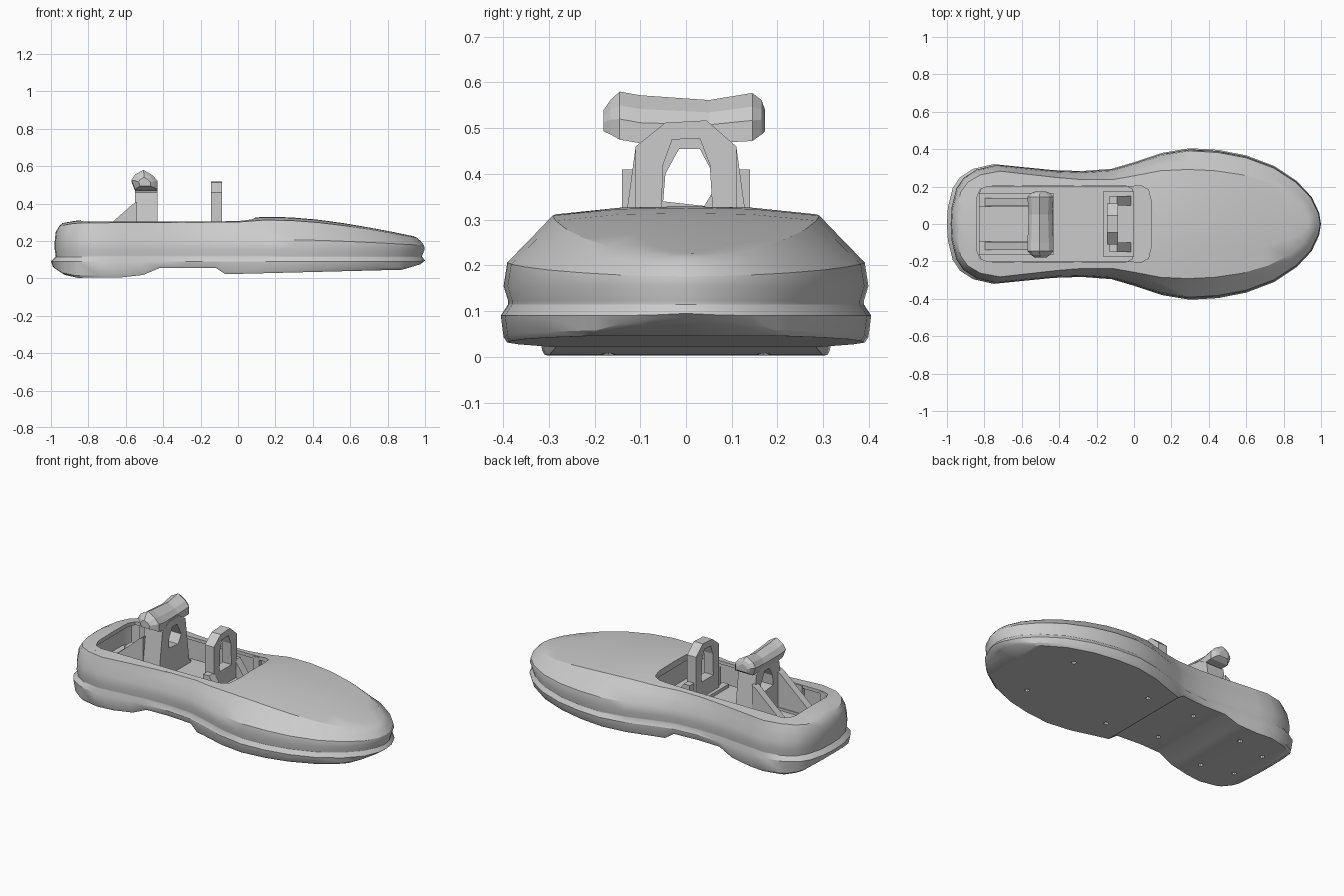
import bpy, bmesh, math
from mathutils import Vector

if "Cube" in bpy.data.objects:
    bpy.data.objects.remove(bpy.data.objects["Cube"])

grey = bpy.data.materials.new("light grey")
grey.use_nodes = True
grey.diffuse_color = (0.6, 0.6, 0.6, 1)
grey.node_tree.nodes["Principled BSDF"].inputs["Base Color"].default_value = (0.6, 0.6, 0.6, 1)


def finish(name, bm):
    bmesh.ops.remove_doubles(bm, verts=bm.verts, dist=0.0005)
    bmesh.ops.recalc_face_normals(bm, faces=bm.faces)
    mesh = bpy.data.meshes.new(name)
    bm.to_mesh(mesh)
    bm.free()
    mesh.materials.append(grey)
    obj = bpy.data.objects.new(name, mesh)
    bpy.context.collection.objects.link(obj)
    return obj


def place(axis, a, b, c):
    # Put a profile point (a, b) at depth c along the given axis
    return {"x": (c, a, b), "y": (a, c, b), "z": (a, b, c)}[axis]


def prism(name, profile, axis, lo, hi):
    bm = bmesh.new()
    ends = [[bm.verts.new(place(axis, a, b, c)) for a, b in profile] for c in (lo, hi)]
    for ring in ends:
        bm.faces.new(ring)
    n = len(profile)
    for i in range(n):
        j = (i + 1) % n
        bm.faces.new((ends[0][i], ends[0][j], ends[1][j], ends[1][i]))
    return finish(name, bm)


def holed_plate(name, outer, inner, lo, hi):
    # Plate across x with a matching window through it
    bm = bmesh.new()
    loops = [[bm.verts.new(place("x", a, b, c)) for a, b in shape]
             for shape, c in ((outer, lo), (outer, hi), (inner, hi), (inner, lo))]
    n = len(outer)
    for k in range(4):
        p, q = loops[k], loops[(k + 1) % 4]
        for i in range(n):
            j = (i + 1) % n
            bm.faces.new((p[i], p[j], q[j], q[i]))
    return finish(name, bm)


def box(name, x0, x1, y0, y1, z0, z1):
    return prism(name, [(x0, y0), (x1, y0), (x1, y1), (x0, y1)], "z", z0, z1)


def chamfered(x0, x1, w, back, front):
    half = [(x0, w - back), (x0 + back * 0.3, w - back * 0.3), (x0 + back, w),
            (x1 - front, w), (x1 - front * 0.25, w - front * 0.4), (x1, w - front * 1.5)]
    return half + [(x, -y) for x, y in reversed(half)]


def cut(target, cutter):
    mod = target.modifiers.new("cut", "BOOLEAN")
    mod.operation = "DIFFERENCE"
    mod.solver = "EXACT"
    mod.object = cutter
    bpy.context.view_layer.objects.active = target
    bpy.ops.object.modifier_apply(modifier=mod.name)
    bpy.data.objects.remove(cutter)


def curve(points, x):
    for (a, u), (b, v) in zip(points, points[1:]):
        if x <= b:
            return u + (v - u) * max(0, x - a) / (b - a)
    return points[-1][1]


# Foot body: half width, underside and top line along its length
WIDTH = [(-1, 0), (-.995, .09), (-.97, .19), (-.93, .25), (-.86, .295), (-.75, .32),
         (-.6, .305), (-.43, .288), (-.28, .283), (-.12, .295), (0, .33), (.15, .38),
         (.3, .405), (.45, .396), (.6, .367), (.75, .31), (.87, .23), (.95, .145), (.99, .06), (1, 0)]
UNDER = [(-1, .05), (-.95, .018), (-.88, .003), (-.65, .004), (-.52, .018), (-.43, .055),
         (-.12, .055), (-.07, .022), (.9, .046), (1, .075)]
TOP = [(-1, .295), (-.9, .312), (0, .317), (.1, .33), (.3, .326), (.5, .31), (.7, .28),
       (.87, .25), (1, .225)]
CREASE = [(-1, .9), (-.4, .86), (0, .78), (.3, .72), (1, .72)]


def half_section(x):
    w, low, top, f = (curve(c, x) for c in (WIDTH, UNDER, TOP, CREASE))
    rise = top - .155
    mid = max(.09, low + .02)
    heel = x < 0
    # (length scale, half width, height) from the underside up to the ridge
    return [(.975, 0, low), (.975, w * .965, low), (.99, w * .985, low + .012),
            (1, w, mid), (.975 if heel else .985, w * .96, .115),
            (.975 if heel else .985, w * .96, .122), (.98 if heel else .998, w * .985, .155),
            (.98 if heel else .995, w * .965, .155 + rise * .3),
            (.975, w * (f * .6 + .385), .155 + rise * .66),
            (.955, w * f, .155 + rise * .9), (.94, w * f * .5, .155 + rise * .985),
            (.94, 0, top)]


stations = sorted({x for x, _ in WIDTH + UNDER})
bm = bmesh.new()
rings = []
for x in stations:
    half = half_section(x)
    loop = half + [(s, -y, z) for s, y, z in reversed(half[1:-1])]
    rings.append([bm.verts.new((x * s, y, z)) for s, y, z in loop])
for p, q in zip(rings, rings[1:]):
    for i in range(len(p)):
        j = (i + 1) % len(p)
        bm.faces.new((p[i], p[j], q[j], q[i]))
body = finish("foot_shell", bm)
# Clean the collapsed tips
bm = bmesh.new()
bm.from_mesh(body.data)
bmesh.ops.dissolve_degenerate(bm, dist=0.0005, edges=bm.edges)
bm.to_mesh(body.data)
bm.free()

# Opening in the top and the wider hollow under its rim
cut(body, prism("opening_cutter", chamfered(-.84, .09, .203, .06, .05), "z", .16, .6))
cut(body, prism("hollow_cutter", chamfered(-.88, .11, .225, .08, .05), "z", .16, .285))

# Screw holes in the sole
for x, y in ((-.82, .12), (-.62, .17), (-.3, .15), (.05, .18), (.6, .2)):
    for side in (-1, 1):
        ring = [(x + .014 * math.cos(a * math.pi / 4), side * y + .014 * math.sin(a * math.pi / 4))
                for a in range(8)]
        cut(body, prism("screw_cutter", ring, "z", -.05, .08))

# Floor plate and wall posts inside the hollow
prism("floor_plate", chamfered(-.83, 0, .2, .04, .03), "z", .155, .175)
for side, label in ((1, "left"), (-1, "right")):
    for n, x in enumerate((-.78, -.62, -.3, -.02)):
        box(f"{label}_wall_post_{n + 1}", x - .02, x + .02, side * .2, side * .235, .16, .3)

# Front bracket: arched plate with a window, on a low foot
arch = [(-.11, .17), (-.11, .46), (-.045, .512), (.045, .517), (.11, .46), (.11, .17)]
window = [(-.055, .29), (-.05, .42), (-.03, .475), (.03, .478), (.052, .42), (.06, .29)]
holed_plate("front_bracket", arch, window, -.145, -.085)
for side, label in ((1, "left"), (-1, "right")):
    prism(f"{label}_front_gusset", [(-.13, .17), (0, .17), (-.09, .3), (-.13, .3)],
          "y", side * .1, side * .15)
box("front_bracket_foot", -.165, 0, -.175, .175, .165, .195)

# Rear bracket: thick plate with a window, sloping gussets behind
legs = [(-.15, .17), (-.11, .46), (-.05, .5), (.05, .5), (.11, .46), (.15, .17)]
hole = [(-.05, .34), (-.045, .4), (-.015, .455), (.03, .455), (.07, .38), (.04, .33)]
holed_plate("rear_bracket", legs, hole, -.55, -.43)
for side, label in ((1, "left"), (-1, "right")):
    prism(f"{label}_rear_gusset", [(-.82, .17), (-.54, .17), (-.54, .41), (-.565, .395)],
          "y", side * .095, side * .14)
box("rear_bracket_foot", -.83, -.43, -.165, -.09, .165, .19)
box("rear_bracket_foot_left", -.83, -.43, .09, .165, .165, .19)

# Ankle knuckle: faceted bar across the rear bracket
bm = bmesh.new()
section = [(-.43, .475), (-.43, .52), (-.455, .55), (-.505, .58), (-.55, .555), (-.57, .525), (-.55, .475)]
bar = []
for y, size, lift in ((-.18, .45, -.004), (-.165, .72, .0), (-.145, 1, 0), (-.1, 1, -.008),
                      (.05, .9, -.012), (.145, 1, -.003), (.165, .72, 0), (.173, .45, -.004)):
    centre = Vector((-.5, .515))
    bar.append([bm.verts.new((centre.x + (a - centre.x) * size, y,
                              centre.y + (b - centre.y) * size + lift)) for a, b in section])
for p, q in zip(bar, bar[1:]):
    for i in range(len(p)):
        j = (i + 1) % len(p)
        bm.faces.new((p[i], p[j], q[j], q[i]))
bm.faces.new(bar[0])
bm.faces.new(bar[-1])
finish("ankle_knuckle", bm)

# Soft shading on the shell only, facets elsewhere
bpy.ops.object.select_all(action="DESELECT")
body.select_set(True)
bpy.context.view_layer.objects.active = body
bpy.ops.object.shade_smooth_by_angle(angle=math.radians(30))
